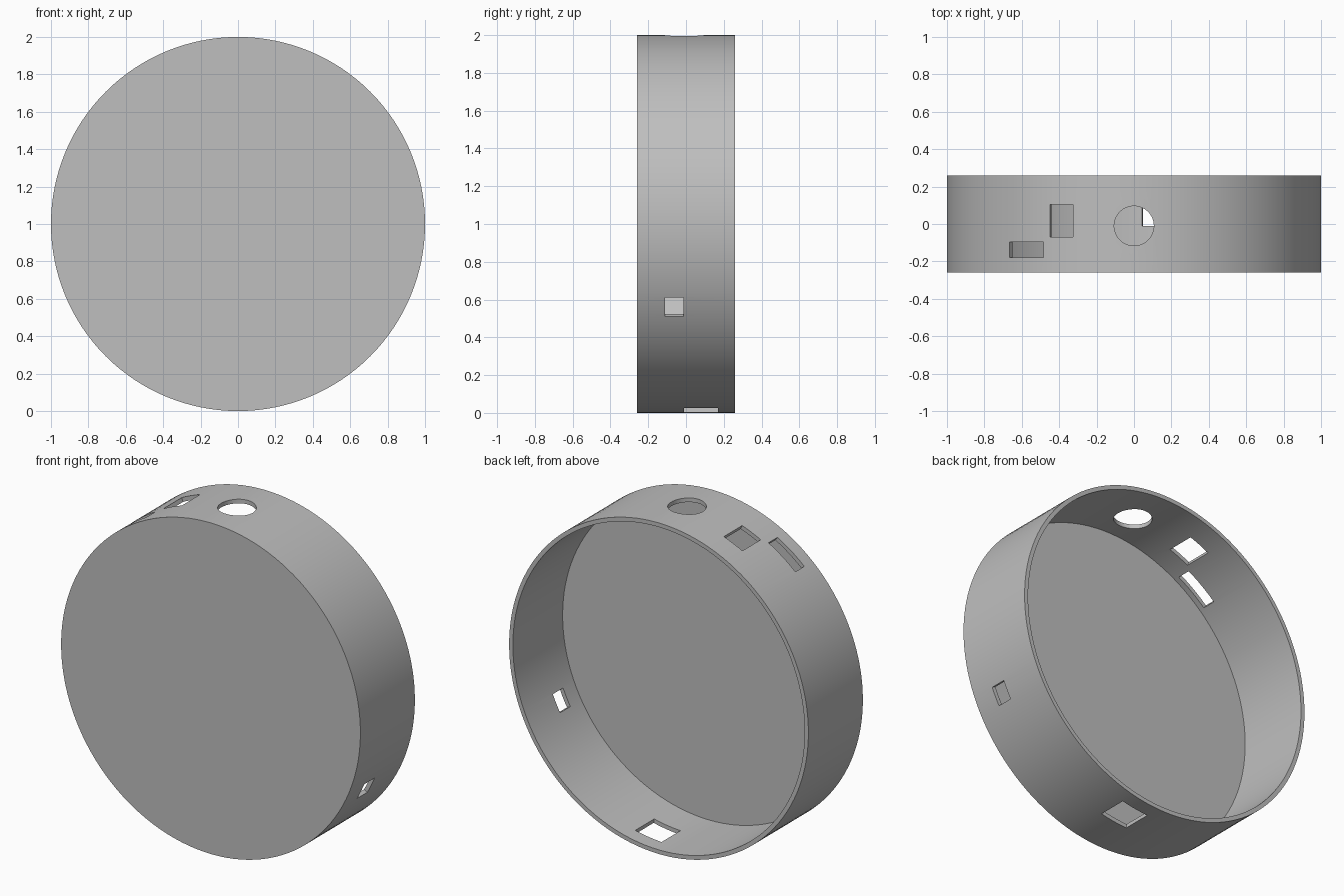
import bpy
from math import radians, cos, sin

cube = bpy.data.objects.get("Cube")
if cube:
    bpy.data.objects.remove(cube, do_unlink=True)

RADIUS, HALF_DEPTH, WALL, FLOOR = 1.0, 0.26, 0.025, 0.045

grey = bpy.data.materials.new("plain_grey")
grey.use_nodes = True
colour = (0.52, 0.52, 0.52, 1)
grey.diffuse_color = colour
grey.node_tree.nodes["Principled BSDF"].inputs["Base Color"].default_value = colour


def disc(name, radius, y0, y1):
    """Cylinder lying along y between two depths."""
    bpy.ops.mesh.primitive_cylinder_add(
        vertices=128, radius=radius, depth=y1 - y0,
        location=(0, (y0 + y1) / 2, RADIUS), rotation=(radians(90), 0, 0))
    bpy.context.object.name = name
    return bpy.context.object


def rim_box(name, angle, y0, y1, width):
    """Box cutter through the rim, pointing outward at an angle from +x."""
    a = radians(angle)
    bpy.ops.mesh.primitive_cube_add(
        size=1, location=(cos(a), (y0 + y1) / 2, RADIUS + sin(a)), rotation=(0, -a, 0))
    box = bpy.context.object
    box.name = name
    box.scale = (0.3, y1 - y0, width)
    return box


# Round case, closed at the front and open at the back
case = disc("round_case", RADIUS, -HALF_DEPTH, HALF_DEPTH)
case.data.materials.append(grey)

# Cavity and openings in the rim
cutters = [
    disc("cavity_cutter", RADIUS - WALL, -HALF_DEPTH + FLOOR, HALF_DEPTH + 0.2),
    rim_box("switch_cutter", 112.9, -0.07, 0.105, 0.135),
    rim_box("slot_cutter", 125.35, -0.18, -0.095, 0.22),
    rim_box("side_port_cutter", -26.1, -0.11, -0.012, 0.11),
    rim_box("bottom_port_cutter", -82.2, -0.01, 0.17, 0.177),
]
bpy.ops.mesh.primitive_cylinder_add(
    vertices=64, radius=0.106, depth=0.3, location=(0, -0.01, 2 * RADIUS))
bpy.context.object.name = "top_hole_cutter"
cutters.append(bpy.context.object)

bpy.ops.object.select_all(action="DESELECT")
case.select_set(True)
bpy.context.view_layer.objects.active = case
for cutter in cutters:
    cutter.hide_render = True
    cut = case.modifiers.new(cutter.name, "BOOLEAN")
    cut.operation, cut.solver, cut.object = "DIFFERENCE", "EXACT", cutter
    bpy.ops.object.modifier_apply(modifier=cut.name)
for cutter in cutters:
    bpy.data.objects.remove(cutter, do_unlink=True)

# Smooth rim with crisp edges
bpy.ops.object.shade_smooth_by_angle(angle=radians(25))
